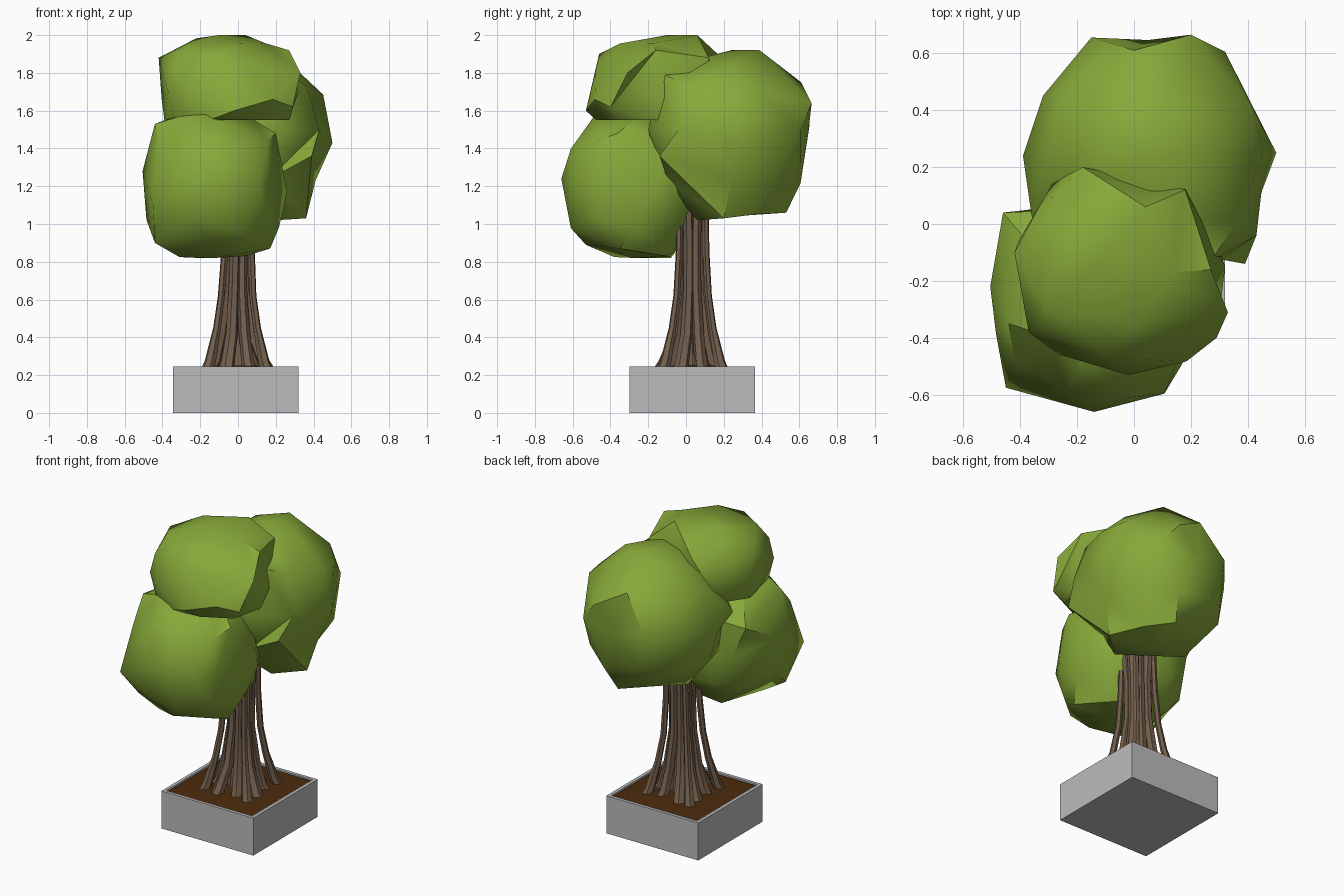
import bpy, bmesh, math, random
from mathutils import Vector

if "Cube" in bpy.data.objects:
    bpy.data.objects.remove(bpy.data.objects["Cube"])

random.seed(4)
CX, CY = -0.012, 0.033          # planter centre


def material(name, rgb):
    m = bpy.data.materials.new(name)
    m.diffuse_color = (*rgb, 1)
    m.use_nodes = True
    m.node_tree.nodes["Principled BSDF"].inputs["Base Color"].default_value = m.diffuse_color
    return m


GREEN = material("leaf_green", (0.242, 0.395, 0.041))
BARK = material("bark_brown", (0.17, 0.112, 0.072))
STONE = material("concrete_grey", (0.50, 0.50, 0.50))
SOIL = material("soil_brown", (0.075, 0.024, 0.004))


def finish(bm, name, mat, smooth=None):
    bmesh.ops.recalc_face_normals(bm, faces=bm.faces)
    me = bpy.data.meshes.new(name)
    bm.to_mesh(me)
    bm.free()
    ob = bpy.data.objects.new(name, me)
    bpy.context.collection.objects.link(ob)
    me.materials.append(mat)
    if smooth:
        bpy.ops.object.select_all(action='DESELECT')
        ob.select_set(True)
        bpy.context.view_layer.objects.active = ob
        bpy.ops.object.shade_smooth_by_angle(angle=math.radians(smooth))
    return ob


# Planter: square box with a sunken top
bm = bmesh.new()
bmesh.ops.create_cube(bm, size=1)
for v in bm.verts:
    v.co = (CX + v.co.x * 0.665, CY + v.co.y * 0.665, (v.co.z + 0.5) * 0.245)
top = max(bm.faces, key=lambda f: f.calc_center_median().z)
bmesh.ops.inset_region(bm, faces=[top], thickness=0.03)
low = bmesh.ops.extrude_discrete_faces(bm, faces=[top])["faces"][0]
for v in low.verts:
    v.co.z -= 0.03
finish(bm, "planter", STONE)

# Soil: gently mounded grid
bm = bmesh.new()
bmesh.ops.create_grid(bm, x_segments=10, y_segments=10, size=0.302)
for v in bm.verts:
    edge = max(abs(v.co.x), abs(v.co.y)) / 0.302
    v.co = (v.co.x + CX, v.co.y + CY, 0.24 + 0.015 * (1 - edge))
finish(bm, "soil", SOIL, 30)


# Trunk: strands that flare into root feet around a core
def strand(bm, ang, path, width, sides=6):
    out = Vector((math.cos(ang), math.sin(ang), 0))
    side = Vector((-out.y, out.x, 0))
    rings = []
    for r, z, w in path:
        c = Vector((-0.005, 0.035, z)) + out * r
        c.x += 0.02 * max(0, z - 0.6)
        ring = []
        for i in range(sides):
            t = math.tau * i / sides
            ring.append(bm.verts.new(c + out * math.cos(t) * w * width
                                     + side * math.sin(t) * w * width))
        rings.append(ring)
    for a, b in zip(rings, rings[1:]):
        for i in range(sides):
            j = (i + 1) % sides
            bm.faces.new((a[i], a[j], b[j], b[i]))
    bm.faces.new(rings[0])
    bm.faces.new(rings[-1])


bm = bmesh.new()
strand(bm, 0, [(0, 0.23, 0.08), (0, 0.4, 0.065), (0, 0.65, 0.052), (0, 1.3, 0.058)], 1, 10)
for k in range(8):                                    # inner strands
    a = math.tau * (k + 0.5 + random.uniform(-0.12, 0.12)) / 8
    f = random.uniform(0.13, 0.17)
    strand(bm, a, [(f + 0.02, 0.225, 0.038), (f - 0.01, 0.275, 0.034),
                   (0.09, 0.42, 0.030), (0.06, 0.65, 0.026),
                   (0.056, 0.9, 0.026), (0.085, 1.3, 0.025)], random.uniform(0.95, 1.1))
for k in range(4):                                    # free corner strands
    a = math.pi / 4 + k * math.pi / 2
    strand(bm, a, [(0.225, 0.225, 0.036), (0.20, 0.275, 0.031), (0.15, 0.45, 0.021),
                   (0.118, 0.62, 0.019), (0.10, 0.85, 0.019), (0.09, 1.3, 0.018)], 1)
finish(bm, "trunk", BARK, 35)


# Foliage: boxy icospheres with nearby vertices pulled out to read-off corners
def foliage(name, centre, half, corners, power):
    bm = bmesh.new()
    bmesh.ops.create_icosphere(bm, subdivisions=2, radius=1)
    c = Vector(centre)
    for v in bm.verts:
        d = v.co.normalized()
        p = sum(abs(q) ** power for q in d) ** (-1 / power)
        p *= random.uniform(0.95, 1.05)
        v.co = c + Vector([d[i] * p * half[i] for i in range(3)])
    free = set(bm.verts)
    for pt in map(Vector, corners):
        v = min(free, key=lambda w: (w.co - pt).length)
        v.co = pt
        free.remove(v)
    # keep the outline within the outermost corners
    for v in free:
        for i in range(3):
            vals = [q[i] for q in corners]
            v.co[i] = min(max(v.co[i], min(vals)), max(vals))
    finish(bm, name, GREEN, 40)


foliage("foliage_front", (-0.13, -0.27, 1.21), (0.37, 0.37, 0.39), [
    (-0.505, -0.22, 1.28), (-0.46, 0.04, 1.42), (-0.45, -0.575, 1.1),
    (-0.14, -0.66, 1.24), (-0.44, -0.4, 0.9), (-0.31, -0.38, 0.825),
    (0.04, -0.1, 0.83), (0.17, -0.35, 0.87), (0.26, -0.17, 1.17),
    (0.17, -0.49, 1.2), (-0.44, -0.35, 1.53), (-0.1, -0.53, 0.89),
    (-0.18, -0.48, 1.58), (-0.2, -0.08, 0.82), (-0.2, 0.07, 1.2),
    (0.2, -0.36, 1.48)], 2.6)
foliage("foliage_back", (0.05, 0.24, 1.47), (0.42, 0.42, 0.45), [
    (0.5, 0.25, 1.43), (0.2, 0.665, 1.64), (-0.15, 0.655, 1.53),
    (0.42, 0.4, 1.69), (0.43, -0.04, 1.5), (0.39, -0.14, 1.36),
    (0.36, 0.2, 1.03), (0.12, 0.53, 1.06), (0.1, 0.39, 1.92),
    (0.32, 0.605, 1.5), (-0.32, 0.45, 1.5), (-0.39, 0.24, 1.45),
    (0.2, 0.06, 1.02), (0.27, -0.13, 1.8), (0.0, 0.61, 1.75),
    (0.2, -0.2, 1.5), (-0.36, 0.03, 1.5)], 2.25)
foliage("foliage_top", (-0.05, -0.17, 1.66), (0.36, 0.35, 0.34), [
    (-0.42, -0.1, 1.88), (-0.31, -0.3, 1.93), (-0.37, -0.38, 1.7),
    (-0.1, -0.1, 2.0), (0.04, 0.06, 2.0), (0.27, -0.16, 1.92),
    (0.33, -0.31, 1.8), (0.29, -0.4, 1.62), (-0.02, -0.53, 1.6),
    (-0.1, -0.46, 1.9), (0.18, 0.12, 1.88), (-0.18, 0.2, 1.87),
    (-0.39, -0.1, 1.55), (0.32, -0.15, 1.7)], 2.5)
